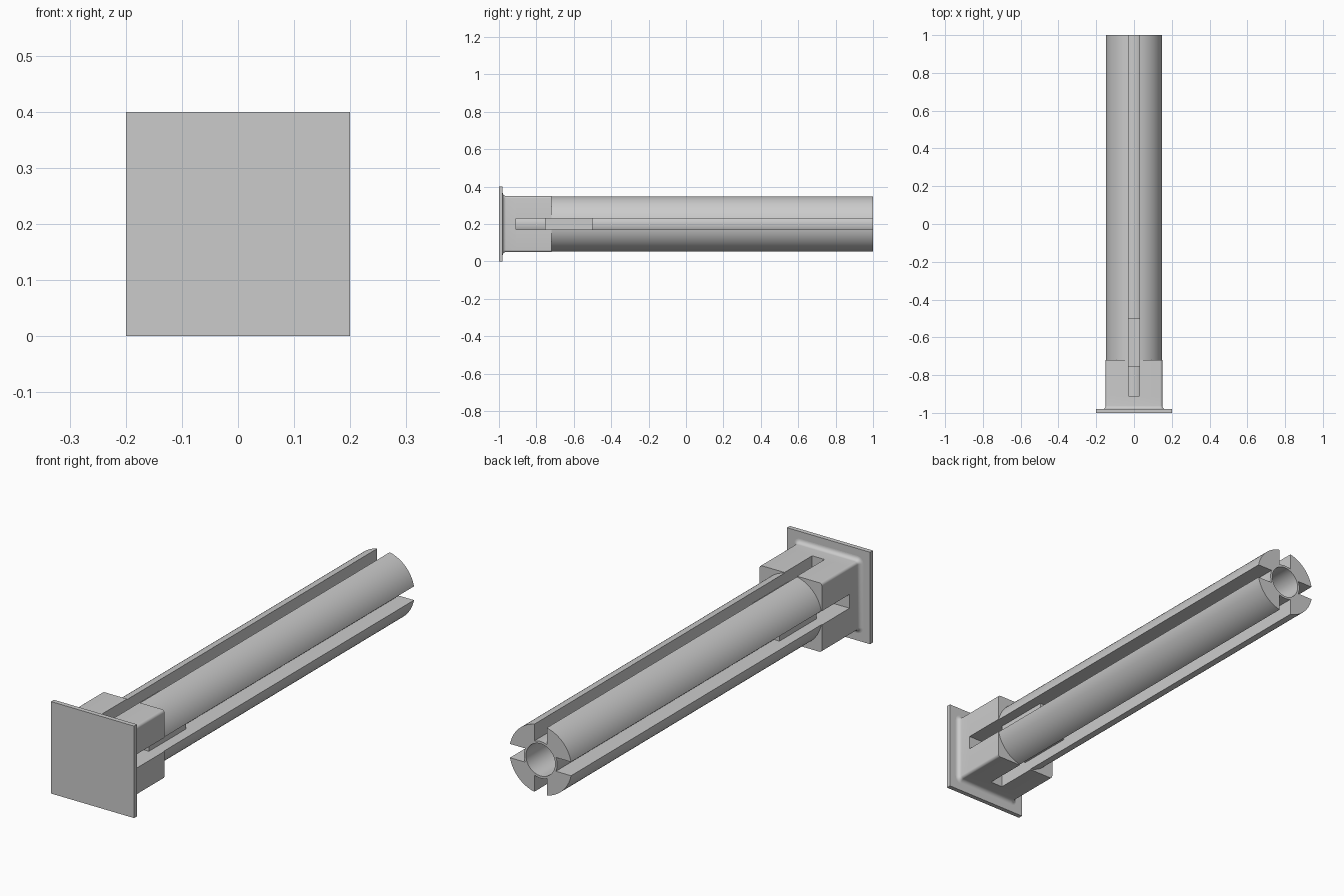
import bpy, bmesh
from math import sin, cos, pi, asin, sqrt

CENTRE = 0.2      # height of the long axis
BODY = 0.15       # body radius and half width of the square collar
TUBE = 0.08       # outer radius of the inner tube
SLOT = 0.03       # half width of the four slots
PLATE_BACK, SLOT_END, COLLAR_END = -0.98, -0.91, -0.72

old = bpy.data.objects.get("Cube")
if old:
    bpy.data.objects.remove(old, do_unlink=True)

grey = bpy.data.materials.new("plain grey")
grey.use_nodes = True
grey.diffuse_color = (0.6, 0.6, 0.6, 1)
grey.node_tree.nodes["Principled BSDF"].inputs["Base Color"].default_value = grey.diffuse_color


def loft(name, sections):
    """Join (profile, y) sections into one capped solid."""
    bm = bmesh.new()
    rings = [[bm.verts.new((x, y, z + CENTRE)) for x, z in pts] for pts, y in sections]
    for a, b in zip(rings, rings[1:]):
        for i in range(len(a)):
            j = (i + 1) % len(a)
            bm.faces.new((a[i], a[j], b[j], b[i]))
    bm.faces.new(rings[0])
    bm.faces.new(rings[-1])
    bmesh.ops.recalc_face_normals(bm, faces=bm.faces)
    mesh = bpy.data.meshes.new(name)
    bm.to_mesh(mesh)
    bm.free()
    mesh.materials.append(grey)
    obj = bpy.data.objects.new(name, mesh)
    bpy.context.collection.objects.link(obj)
    bpy.ops.object.select_all(action='DESELECT')
    obj.select_set(True)
    bpy.context.view_layer.objects.active = obj
    bpy.ops.object.shade_smooth_by_angle()
    return obj


def arc(r, a0, a1, n, cx=0.0, cz=0.0):
    return [(cx + r * cos(a0 + (a1 - a0) * i / n), cz + r * sin(a0 + (a1 - a0) * i / n))
            for i in range(n + 1)]


def circle(r, n=64):
    return arc(r, 0, 2 * pi, n)[:-1]


def turn(pts, quarter):
    for _ in range(quarter):
        pts = [(-z, x) for x, z in pts]
    return pts


def square(h):
    return [(-h, -h), (h, -h), (h, h), (-h, h)]


def rounded_square(h, r):
    corner = arc(r, 0, pi / 2, 6, h - r, h - r)
    return [p for q in range(4) for p in turn(corner, q)]


# End plate
loft("end_plate", [(square(0.2), -1), (square(0.2), PLATE_BACK)])

# Collar base, flaring into the plate with a fillet
FILLET, CORNER = 0.018, 0.012
flare = []
for i in range(9):
    t = i / 8 * pi / 2
    grow = FILLET * (1 - sin(t))
    flare.append((rounded_square(BODY + grow, CORNER + grow),
                  PLATE_BACK + FILLET * (1 - cos(t))))
loft("collar_base", flare + [(rounded_square(BODY, CORNER), SLOT_END)])

# Four collar corners and four long bars, separated by the slots
inner_start = asin(SLOT / TUBE)
inner = arc(TUBE, pi / 2 - inner_start, inner_start, 10)
outer_start = asin(SLOT / BODY)
bar = arc(BODY, outer_start, pi / 2 - outer_start, 20) + inner
edge = BODY - CORNER
corner = [(BODY, SLOT)] + arc(CORNER, 0, pi / 2, 6, edge, edge) + [(SLOT, BODY)] + inner
for q, side in enumerate(("upper_left", "upper_right", "lower_right", "lower_left")):
    loft(f"collar_corner_{side}", [(turn(corner, q), SLOT_END), (turn(corner, q), COLLAR_END)])
    loft(f"long_bar_{side}", [(turn(bar, q), COLLAR_END), (turn(bar, q), 1)])

# Hollow inner tube along the slot floors
BORE = 0.07
loft("inner_tube", [(circle(TUBE), SLOT_END), (circle(TUBE), 1),
                    (circle(BORE), 1), (circle(BORE), -0.5)])

# Square core block showing inside the slots
loft("core_block", [(square(0.1), -0.755), (square(0.1), -0.5)])
